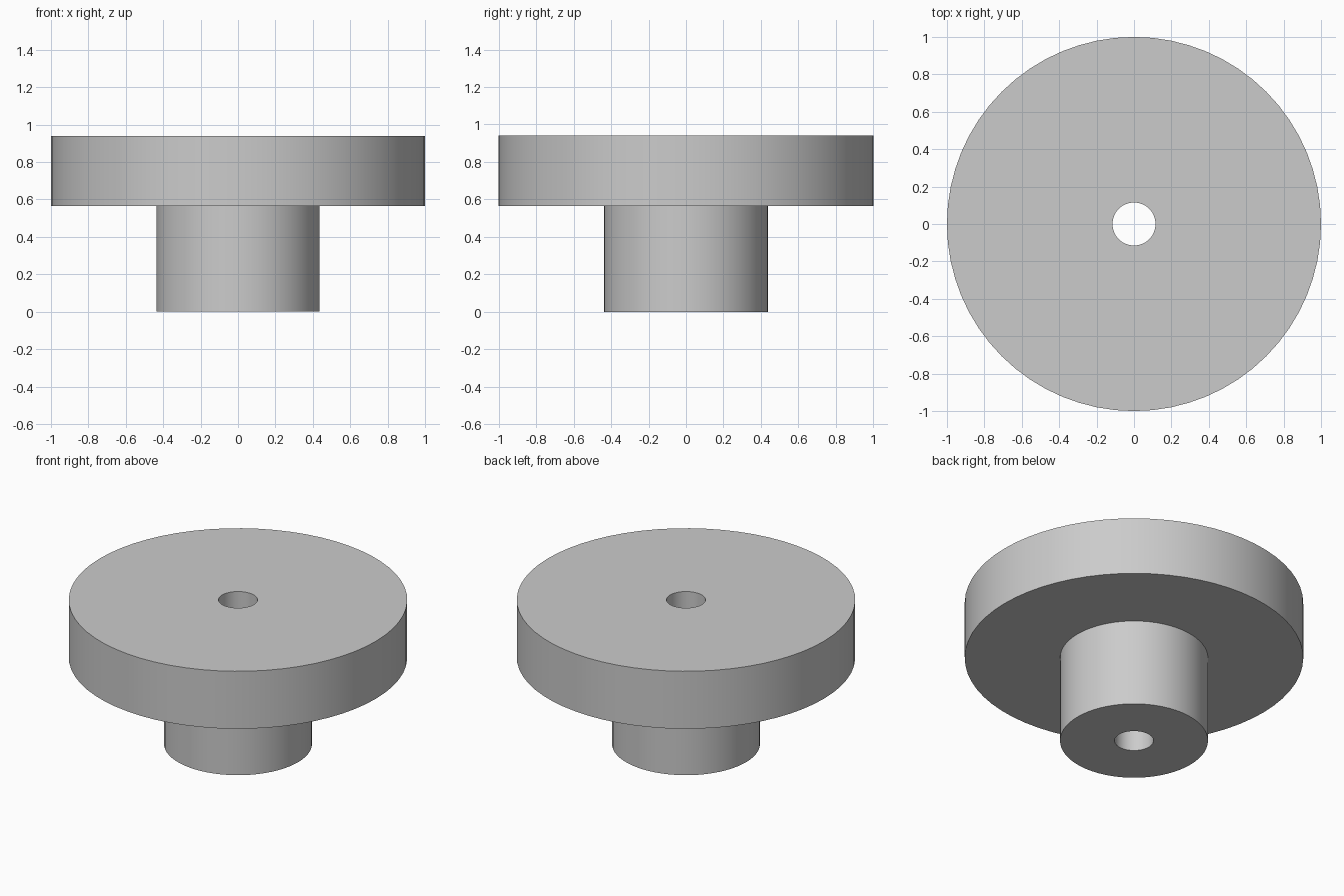
import bpy
import bmesh
import math
from mathutils import Vector

cube = bpy.data.objects.get("Cube")
if cube:
    bpy.data.objects.remove(cube, do_unlink=True)

SEGMENTS = 64
BORE, HUB, RIM = 0.115, 0.437, 1.0      # radii
HUB_TOP, RIM_TOP = 0.565, 0.94          # heights

# Plain grey material
grey = bpy.data.materials.new("plain grey")
grey.use_nodes = True
colour = (0.6, 0.6, 0.6, 1)
grey.diffuse_color = colour
grey.node_tree.nodes["Principled BSDF"].inputs["Base Color"].default_value = colour

# Closed half-section of the flanged hub, revolved about z
profile = [(BORE, 0), (HUB, 0), (HUB, HUB_TOP), (RIM, HUB_TOP),
           (RIM, RIM_TOP), (BORE, RIM_TOP)]
bm = bmesh.new()
verts = [bm.verts.new((r, 0, z)) for r, z in profile]
edges = [bm.edges.new((a, b)) for a, b in zip(verts, verts[1:] + verts[:1])]
bmesh.ops.spin(bm, geom=verts + edges, cent=Vector(), axis=Vector((0, 0, 1)),
               angle=math.tau, steps=SEGMENTS)
bmesh.ops.remove_doubles(bm, verts=bm.verts, dist=0.0001)
bmesh.ops.recalc_face_normals(bm, faces=bm.faces)

mesh = bpy.data.meshes.new("flanged_hub")
bm.to_mesh(mesh)
bm.free()
mesh.materials.append(grey)
hub = bpy.data.objects.new("flanged_hub", mesh)
bpy.context.collection.objects.link(hub)

# Smooth round walls, crisp rims
bpy.ops.object.select_all(action="DESELECT")
hub.select_set(True)
bpy.context.view_layer.objects.active = hub
bpy.ops.object.shade_smooth_by_angle(angle=math.radians(30))
